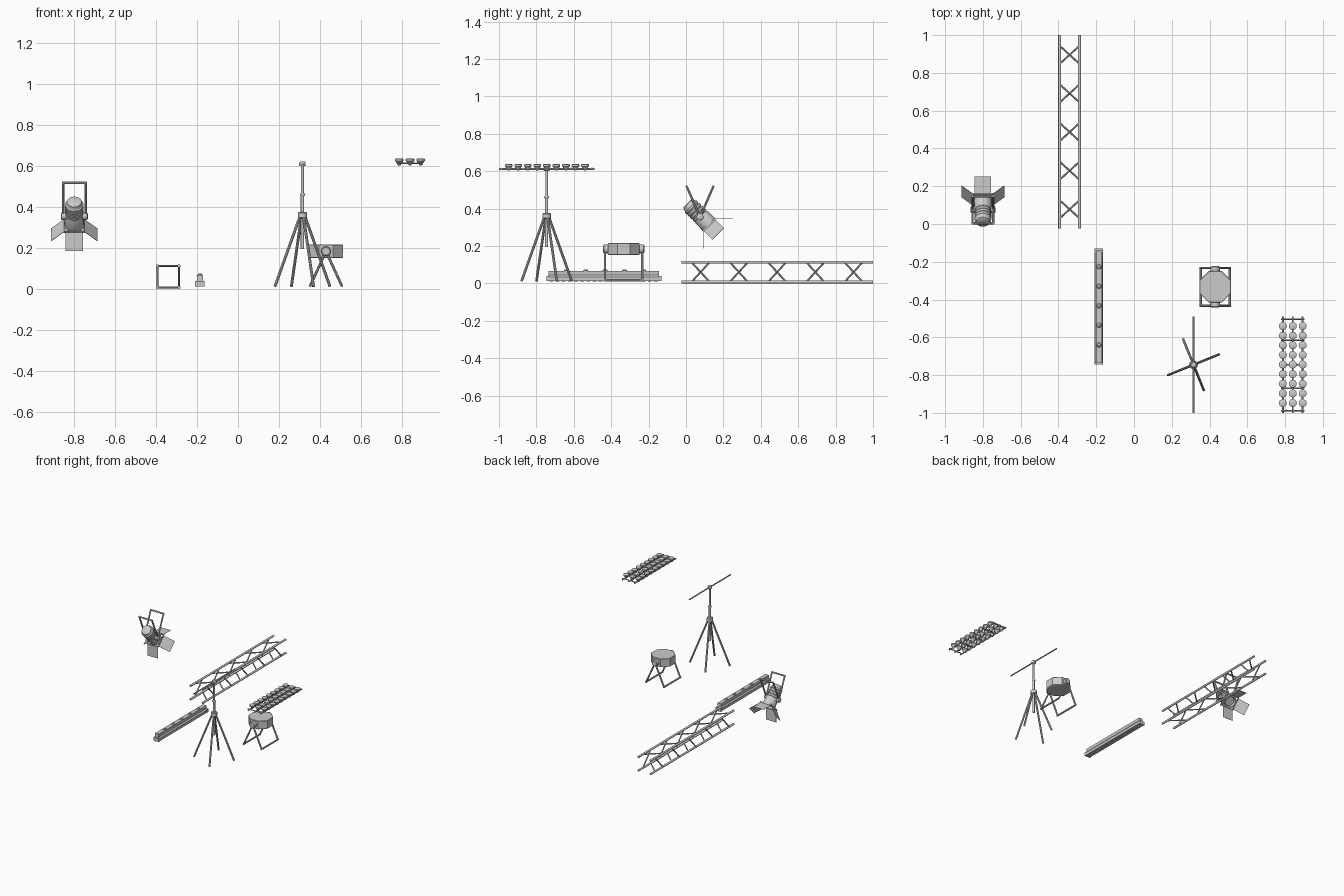
import bpy, bmesh, math
from mathutils import Vector as V, Matrix, Quaternion

if "Cube" in bpy.data.objects:
    bpy.data.objects.remove(bpy.data.objects["Cube"])


def lathe(bm, profile, origin, axis, n=12, phase=0.0):
    """Closed turned shape; profile = (distance along axis, radius)."""
    q = V((0, 0, 1)).rotation_difference(V(axis).normalized())
    rings = []
    for d, r in profile:
        rings.append([bm.verts.new(V(origin) + q @ V((r * math.cos(phase + 2 * math.pi * i / n),
                                                      r * math.sin(phase + 2 * math.pi * i / n), d)))
                      for i in range(n)])
    for a, b in zip(rings, rings[1:]):
        for i in range(n):
            j = (i + 1) % n
            bm.faces.new((a[i], a[j], b[j], b[i]))
    bm.faces.new(rings[0][::-1])
    bm.faces.new(rings[-1])


def rod(bm, p, q, r, n=8):
    p, q = V(p), V(q)
    lathe(bm, [(0, r), ((q - p).length, r)], p, q - p, n)


def chain(bm, pts, r, n=8):
    """Bent bar; each piece overlaps the corner a little."""
    for p, q in zip(pts, pts[1:]):
        p, q = V(p), V(q)
        e = (q - p).normalized() * r * 0.8
        rod(bm, p - e, q + e, r, n)


def box(bm, centre, size, rot=Matrix.Identity(4)):
    m = Matrix.Translation(centre) @ rot @ Matrix.Diagonal((*size, 1))
    bmesh.ops.create_cube(bm, size=1, matrix=m)


def finish(bm, name, smooth=True):
    bmesh.ops.recalc_face_normals(bm, faces=bm.faces)
    me = bpy.data.meshes.new(name)
    bm.to_mesh(me)
    bm.free()
    ob = bpy.data.objects.new(name, me)
    bpy.context.collection.objects.link(ob)
    if smooth:
        bpy.context.view_layer.objects.active = ob
        ob.select_set(True)
        bpy.ops.object.shade_smooth_by_angle(angle=math.radians(40))
        ob.select_set(False)
    return ob


# Box truss: four chords
cx, cz, h = -0.341, 0.0605, 0.0525
bm = bmesh.new()
for sx in (-1, 1):
    for sz in (-1, 1):
        rod(bm, (cx + sx * h, -0.025, cz + sz * h), (cx + sx * h, 1.0, cz + sz * h), 0.008, 10)
finish(bm, "truss_chords")

# Truss diagonals, every face with the same lean seen from outside
bm = bmesh.new()
for i in range(5):
    y = 0.078 + 0.2045 * i
    for s in (-1, 1):
        rod(bm, (cx + s * h, y + s * 0.048, cz - h), (cx + s * h, y - s * 0.048, cz + h), 0.005)
        rod(bm, (cx - h, y - s * 0.048, cz + s * h), (cx + h, y + s * 0.048, cz + s * h), 0.005)
finish(bm, "truss_braces")

# Batten light: extruded housing profile
bm = bmesh.new()
prof = [(-0.022, 0.013), (0.022, 0.013), (0.022, 0.033), (0.014, 0.044), (0.016, 0.067), (-0.016, 0.067),
        (-0.014, 0.044), (-0.022, 0.033)]
ends = [[bm.verts.new((-0.186 + x, y, z)) for x, z in prof] for y in (-0.735, -0.145)]
for i in range(len(prof)):
    j = (i + 1) % len(prof)
    bm.faces.new((ends[0][i], ends[0][j], ends[1][j], ends[1][i]))
bm.faces.new(ends[0])
bm.faces.new(ends[1][::-1])
for y in (-0.738, -0.137):
    box(bm, (-0.186, y, 0.025), (0.046, 0.014, 0.027))
finish(bm, "batten_housing", False)

# Batten knobs on top and lens row underneath
bm = bmesh.new()
for i in range(5):
    lathe(bm, [(0, 0.014), (0.006, 0.013), (0.011, 0.007)], (-0.186, -0.64 + 0.1035 * i, 0.064), (0, 0, 1), 12)
finish(bm, "batten_knobs")
bm = bmesh.new()
for i in range(18):
    lathe(bm, [(0, 0.012), (0.005, 0.010)], (-0.186, -0.72 + 0.0329 * i, 0.016), (0, 0, -1), 10)
finish(bm, "batten_lenses")

# Flood lamp: eight-sided drum
fx, fy, fz = 0.43, -0.333, 0.184
bm = bmesh.new()
lathe(bm, [(-0.033, 0.085), (-0.03, 0.09), (0.03, 0.09), (0.033, 0.087)],
      (fx, fy, fz), (0, 0, 1), 8, math.pi / 8)
finish(bm, "flood_drum", False)

# Flood lamp pivots and two floor yokes
bm = bmesh.new()
for s in (-1, 1):
    lathe(bm, [(0, 0.024), (0.026, 0.024), (0.031, 0.019)], (fx, fy + s * 0.079, fz), (0, s, 0), 16)
finish(bm, "flood_pivots")
bm = bmesh.new()
for s in (-1, 1):
    x = fx + s * 0.077
    a = 0.1
    chain(bm, [(fx, fy - a, fz), (x, fy - a, 0.016), (x, fy + a, 0.016), (fx, fy + a, fz)], 0.0065)
finish(bm, "flood_yokes")

# Tripod stand: mast, collars and hub
tx, ty = 0.315, -0.745
bm = bmesh.new()
lathe(bm, [(0.195, 0.0085), (0.46, 0.0085), (0.46, 0.007), (0.615, 0.007)], (tx, ty, 0), (0, 0, 1), 12)
for z0, z1, r in ((0.345, 0.376, 0.023), (0.455, 0.467, 0.013), (0.6, 0.622, 0.016)):
    lathe(bm, [(z0, r * 0.8), (z0 + 0.004, r), (z1 - 0.004, r), (z1, r * 0.8)], (tx, ty, 0), (0, 0, 1), 16)
finish(bm, "tripod_mast")

# Tripod legs
bm = bmesh.new()
for k in range(4):
    a = math.radians(22 + 90 * k)
    d = V((math.cos(a), math.sin(a), 0))
    c = V((tx, ty, 0))
    rod(bm, c + d * 0.013 + V((0, 0, 0.355)), c + d * 0.145 + V((0, 0, 0.012)), 0.007)
finish(bm, "tripod_legs")
bm = bmesh.new()
rod(bm, (tx, -1.0, 0.611), (tx, -0.49, 0.611), 0.005, 10)
finish(bm, "tripod_crossbar")

# Lamp array: rails and cross bars
cols = (0.788, 0.8405, 0.893)
bm = bmesh.new()
for x in cols:
    rod(bm, (x, -1.0, 0.611), (x, -0.49, 0.611), 0.005)
for y in (-0.988, -0.87, -0.7455, -0.615, -0.503):
    rod(bm, (0.778, y, 0.615), (0.903, y, 0.615), 0.004)
finish(bm, "array_frame")

# Lamp array: cone cups
bm = bmesh.new()
for x in cols:
    for i in range(9):
        lathe(bm, [(0, 0.005), (0.018, 0.0165), (0.023, 0.021), (0.032, 0.021), (0.034, 0.018)],
              (x, -0.948 + 0.051 * i, 0.603), (0, 0, 1), 14)
finish(bm, "array_lamps")

# Spotlight: shallow-ribbed barrel pointing down at 45 degrees
d, u, xa = V((0, 1, -1)).normalized(), V((0, 1, 1)).normalized(), V((1, 0, 0))
C = V((-0.8, 0.127, 0.31))
bm = bmesh.new()
prof = [(-0.168, 0.03), (-0.164, 0.036), (-0.148, 0.04)]
for i in range(4):
    s = -0.143 + 0.02 * i
    prof += [(s - 0.002, 0.042), (s, 0.045), (s + 0.011, 0.045), (s + 0.013, 0.042)]
prof += [(-0.06, 0.046), (-0.006, 0.047), (0.0, 0.047), (0.0, 0.038), (-0.015, 0.034)]
lathe(bm, prof, C, d, 20)
finish(bm, "spot_barrel")

# Spotlight: square holder and four barn doors opened 45 degrees
bm = bmesh.new()
for k in range(4):
    turn = Quaternion(d, k * math.pi / 2)
    out, side = turn @ u, turn @ xa
    rot = Matrix((side, out, d)).transposed().to_4x4()
    box(bm, C + out * 0.047 - d * 0.004, (0.1, 0.006, 0.01), rot)
    run = (out + d).normalized()
    m = Matrix((side, run, side.cross(run))).transposed().to_4x4()
    box(bm, C + out * 0.049 + run * 0.045, (0.087, 0.09, 0.002), m)
finish(bm, "spot_barn_doors", False)

# Spotlight: pivot knobs and double hanging yoke
P = V((-0.8, 0.075, 0.355))
bm = bmesh.new()
for s in (-1, 1):
    lathe(bm, [(0, 0.018), (0.022, 0.018), (0.026, 0.013)], P + xa * s * 0.04, (s, 0, 0), 14)
finish(bm, "spot_pivots")
bm = bmesh.new()
for s in (-1, 1):
    w = 0.055
    top = V((0, s * 0.071, 0.163))
    chain(bm, [P - xa * w, P - xa * w + top, P + xa * w + top, P + xa * w], 0.006)
finish(bm, "spot_yokes")
